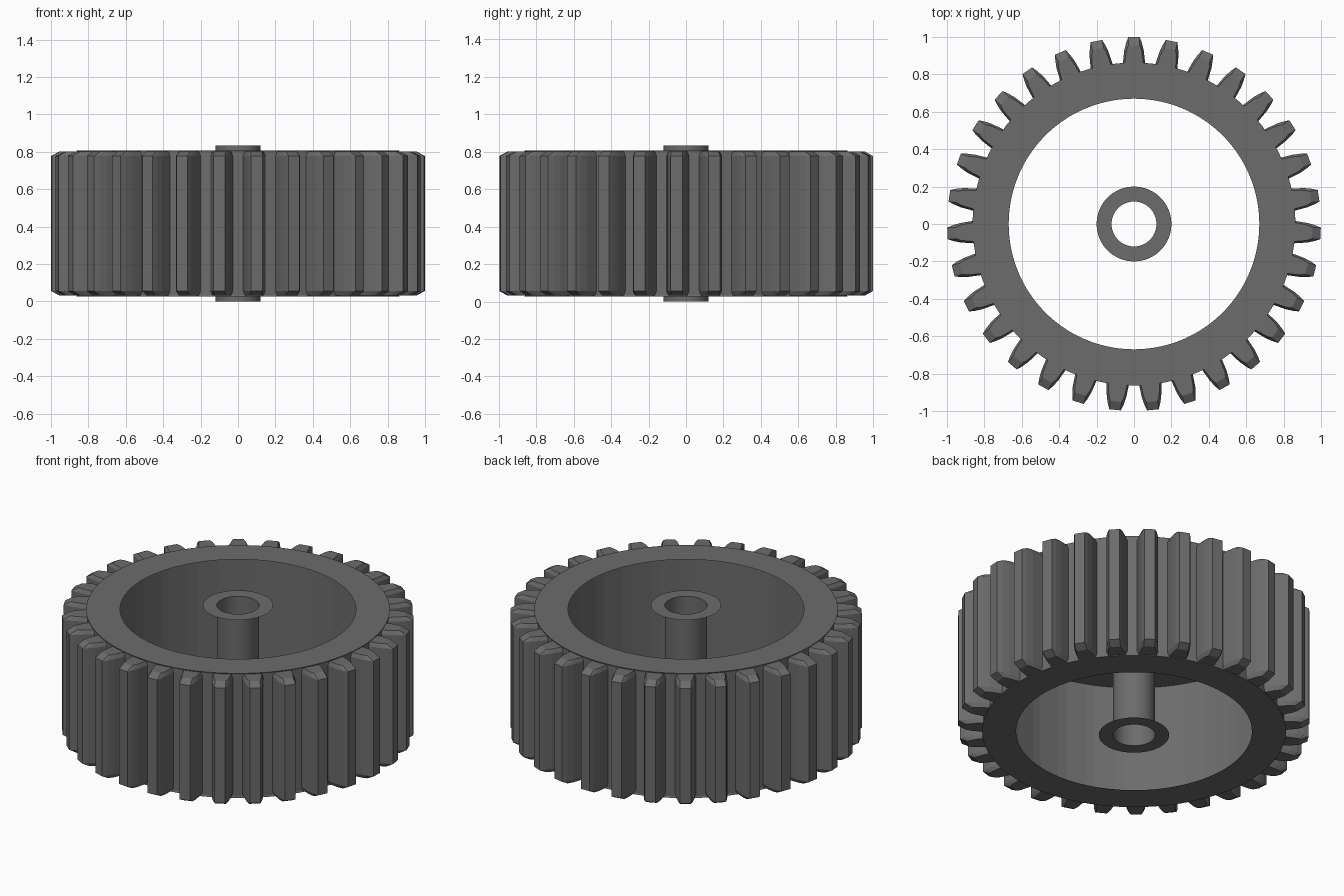
import bpy, bmesh
from math import sin, cos, pi

if "Cube" in bpy.data.objects:
    bpy.data.objects.remove(bpy.data.objects["Cube"])

TEETH = 31
MID = 0.4165          # mid height of the wheel
ROOT = 0.86
# tooth half profile (radius, half width): full section and chamfered end section
FULL = [(ROOT, 0.060), (0.93, 0.052), (0.97, 0.042), (0.999, 0.031)]
END = [(ROOT, 0.050), (0.90, 0.045), (0.93, 0.040), (0.955, 0.030)]

# dark grey material for every part
dark = bpy.data.materials.new("dark_grey")
dark.diffuse_color = (0.15, 0.15, 0.15, 1)
dark.use_nodes = True
dark.node_tree.nodes["Principled BSDF"].inputs["Base Color"].default_value = dark.diffuse_color


def finish(name, bm, smooth=False):
    me = bpy.data.meshes.new(name)
    bm.to_mesh(me)
    bm.free()
    me.materials.append(dark)
    ob = bpy.data.objects.new(name, me)
    bpy.context.collection.objects.link(ob)
    if smooth:
        bpy.context.view_layer.objects.active = ob
        ob.select_set(True)
        bpy.ops.object.shade_smooth_by_angle(angle=0.6)
        ob.select_set(False)
    return ob


def lathe(name, profile, segs):
    """Revolve an open (radius, z) profile about z, as a thin shell."""
    bm = bmesh.new()
    rings = [[bm.verts.new((r * cos(2 * pi * i / segs), r * sin(2 * pi * i / segs), z))
              for i in range(segs)] for r, z in profile]
    for a, b in zip(rings, rings[1:]):
        for i in range(segs):
            j = (i + 1) % segs
            bm.faces.new((a[i], a[j], b[j], b[i]))
    return finish(name, bm, True)


def gear_loop(bm, half, z):
    pts = []
    outline = [(r, -w) for r, w in half] + [(r, w) for r, w in reversed(half)]
    for t in range(TEETH):
        a0 = pi / 2 + 2 * pi * t / TEETH
        for r, w in outline:
            a = a0 + w / r
            pts.append(bm.verts.new((r * cos(a), r * sin(a), z)))
    return pts


# toothed outer skin with chamfered tooth ends; each tooth is closed at its base
bm = bmesh.new()
loops = [gear_loop(bm, END, MID - 0.385), gear_loop(bm, FULL, MID - 0.361),
         gear_loop(bm, FULL, MID + 0.361), gear_loop(bm, END, MID + 0.385)]
n = len(loops[0])
for a, b in zip(loops, loops[1:]):
    for i in range(n):
        j = (i + 1) % n
        bm.faces.new((a[i], a[j], b[j], b[i]))
    for s in range(0, n, 8):
        bm.faces.new((a[s + 7], a[s], b[s], b[s + 7]))
for s in range(0, n, 8):
    bm.faces.new(loops[0][s:s + 8][::-1])
    bm.faces.new(loops[3][s:s + 8])
finish("toothed_skin", bm)

# flat ring discs with a thin lip, closing the top and bottom of the skin
lathe("top_ring", [(ROOT, MID + 0.382), (0.863, MID + 0.391), (0.67, MID + 0.391)], 124)
lathe("bottom_ring", [(0.67, MID - 0.391), (0.863, MID - 0.391), (ROOT, MID - 0.382)], 124)

# central sleeve with flat flanges at both ends
lathe("hub_sleeve", [(0.2, 0), (0.12, 0), (0.12, 2 * MID), (0.2, 2 * MID)][::-1], 64)
